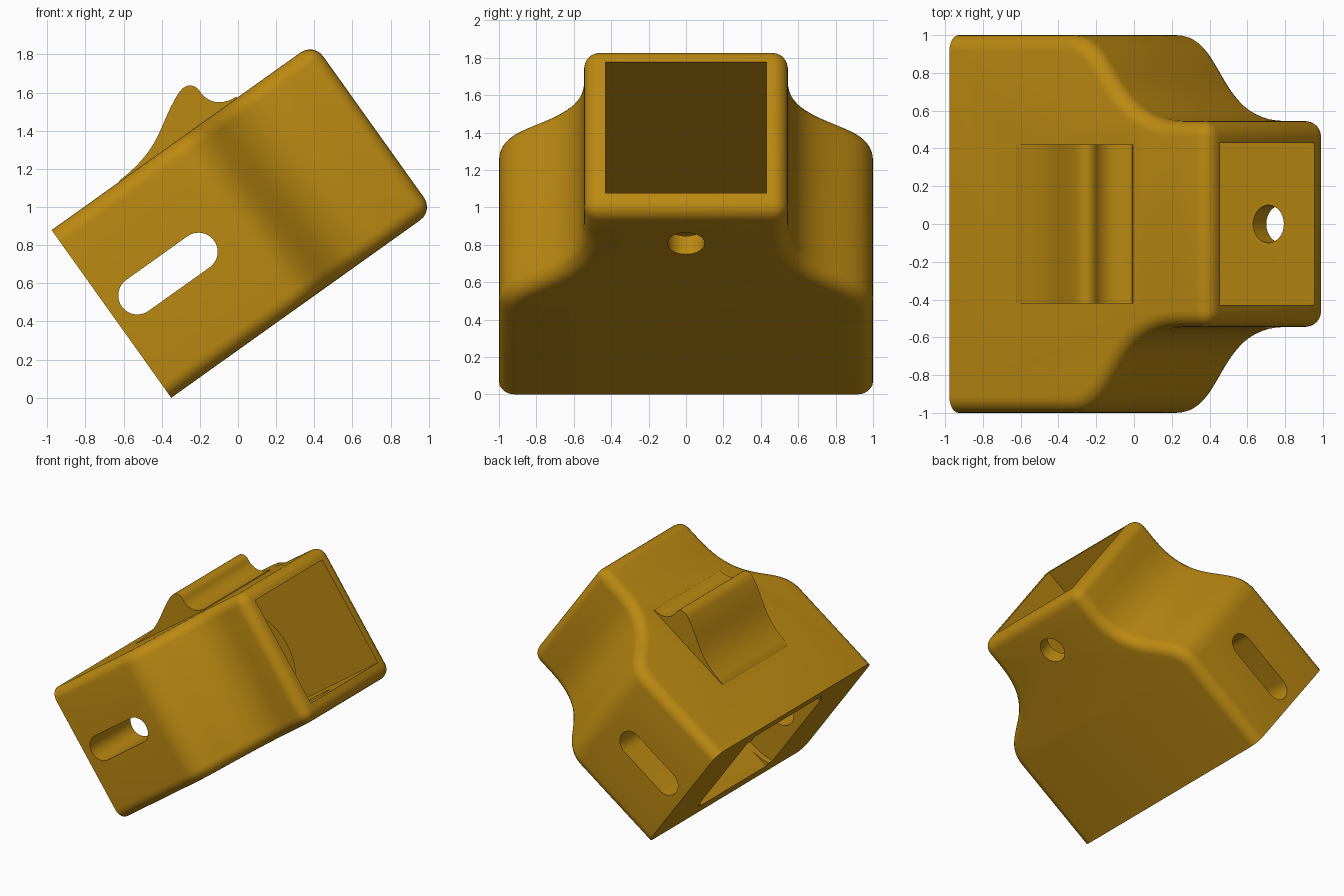
import bpy, bmesh, math
from mathutils import Matrix, Vector

if "Cube" in bpy.data.objects:
    bpy.data.objects.remove(bpy.data.objects["Cube"])

# Tilted frame: u runs along the body, y across it, v through its height
A = math.radians(35.5)
C, S = math.cos(A), math.sin(A)
FRAME = Matrix(((C, 0, -S, -0.35), (0, 1, 0, 0), (S, 0, C, 0), (0, 0, 0, 1)))
L, H = 1.688, 1.08
MID = H / 2

gold = bpy.data.materials.new("dark_gold")
gold.diffuse_color = (0.50, 0.25, 0.006, 1)
gold.use_nodes = True
gold.node_tree.nodes["Principled BSDF"].inputs["Base Color"].default_value = gold.diffuse_color


def prism(name, points, offset, matrix=FRAME, round_edge=None, radius=0.085):
    """Extrude a closed outline along an offset, optionally rounding chosen edges."""
    bm = bmesh.new()
    face = bm.faces.new([bm.verts.new(p) for p in points])
    out = bmesh.ops.extrude_face_region(bm, geom=[face])
    moved = [g for g in out["geom"] if isinstance(g, bmesh.types.BMVert)]
    bmesh.ops.translate(bm, verts=moved, vec=Vector(offset))
    bmesh.ops.recalc_face_normals(bm, faces=bm.faces)
    if round_edge:
        bmesh.ops.bevel(bm, geom=[e for e in bm.edges if round_edge(e)], offset=radius,
                        offset_type='OFFSET', segments=6, profile=0.5,
                        affect='EDGES', clamp_overlap=False)
        bmesh.ops.recalc_face_normals(bm, faces=bm.faces)
    bm.transform(matrix)
    mesh = bpy.data.meshes.new(name)
    bm.to_mesh(mesh)
    bm.free()
    mesh.materials.append(gold)
    obj = bpy.data.objects.new(name, mesh)
    bpy.context.collection.objects.link(obj)
    return obj


def activate(obj):
    bpy.ops.object.select_all(action='DESELECT')
    obj.select_set(True)
    bpy.context.view_layer.objects.active = obj


def combine(obj, other, operation):
    activate(obj)
    mod = obj.modifiers.new("combine", 'BOOLEAN')
    mod.object, mod.operation, mod.solver = other, operation, 'EXACT'
    bpy.ops.object.modifier_apply(modifier=mod.name)
    bpy.data.objects.remove(other)


def bezier(p, n):
    pts = []
    for i in range(n + 1):
        t = i / n
        w = ((1 - t) ** 3, 3 * t * (1 - t) ** 2, 3 * t * t * (1 - t), t ** 3)
        pts.append(tuple(sum(w[k] * p[k][j] for k in range(4)) for j in (0, 1)))
    return pts


def slot(u0, u1, r, y, n=24):
    """Round-ended outline in the side plane."""
    pts = []
    for u, start in ((u1, -math.pi / 2), (u0, math.pi / 2)):
        for i in range(n + 1):
            a = start + math.pi * i / n
            pts.append((u + r * math.cos(a), y, MID + r * math.sin(a)))
    return pts


# Body: wide end narrowing to a neck through S-shaped shoulders
side = [(0, 1)] + bezier([(0.76, 1), (1.06, 1), (1.0, 0.545), (1.48, 0.545)], 22) + [(L, 0.545)]
plan = side + [(u, -y) for u, y in reversed(side)]


def outer_edge(e):
    a, b = (v.co for v in e.verts)
    if max(a.x, b.x) < 0.01:
        return False
    return abs(a.z - b.z) < 0.01 or min(a.x, b.x) > L - 0.01


body = prism("body", [(u, y, 0) for u, y in plan], (0, 0, H), round_edge=outer_edge)

# Raised catch on the top face, drawn directly in the world side plane
catch_pts = [(-0.66, 1.05)] + bezier([(-0.62, 1.14), (-0.40, 1.31), (-0.42, 1.42), (-0.315, 1.592)], 14)
catch_pts += bezier([(-0.305, 1.607), (-0.27, 1.65), (-0.225, 1.645), (-0.20, 1.607)], 8)
catch_pts += bezier([(-0.19, 1.592), (-0.14, 1.54), (-0.08, 1.535), (-0.01, 1.578)], 10)
catch_pts += [(0.02, 1.54)]
catch = prism("catch", [(x, -0.42, z) for x, z in catch_pts], (0, 0.84, 0), Matrix())
combine(body, catch, 'UNION')

# Square channel through the whole length
channel = prism("channel_cutter", [(-0.1, y, v) for y, v in
                ((-0.43, 0.12), (0.43, 0.12), (0.43, 0.98), (-0.43, 0.98))], (L + 0.2, 0, 0))
combine(body, channel, 'DIFFERENCE')

# Shallow round-ended recess in both inner walls
recess = prism("recess_cutter", slot(0.167, 0.561, 0.42, -0.48), (0, 0.96, 0))
combine(body, recess, 'DIFFERENCE')

# Side slots
slots = prism("slot_cutter", slot(0.167, 0.561, 0.10, -1.2), (0, 2.4, 0))
combine(body, slots, 'DIFFERENCE')

# Round hole in the floor of the neck
ring = [2 * math.pi * i / 40 for i in range(40)]
hole = prism("hole_cutter", [(1.39 + 0.1 * math.cos(a), 0.1 * math.sin(a), -0.1) for a in ring],
             (0, 0, 0.4))
combine(body, hole, 'DIFFERENCE')

activate(body)
bpy.ops.object.shade_smooth_by_angle(angle=math.radians(30))
